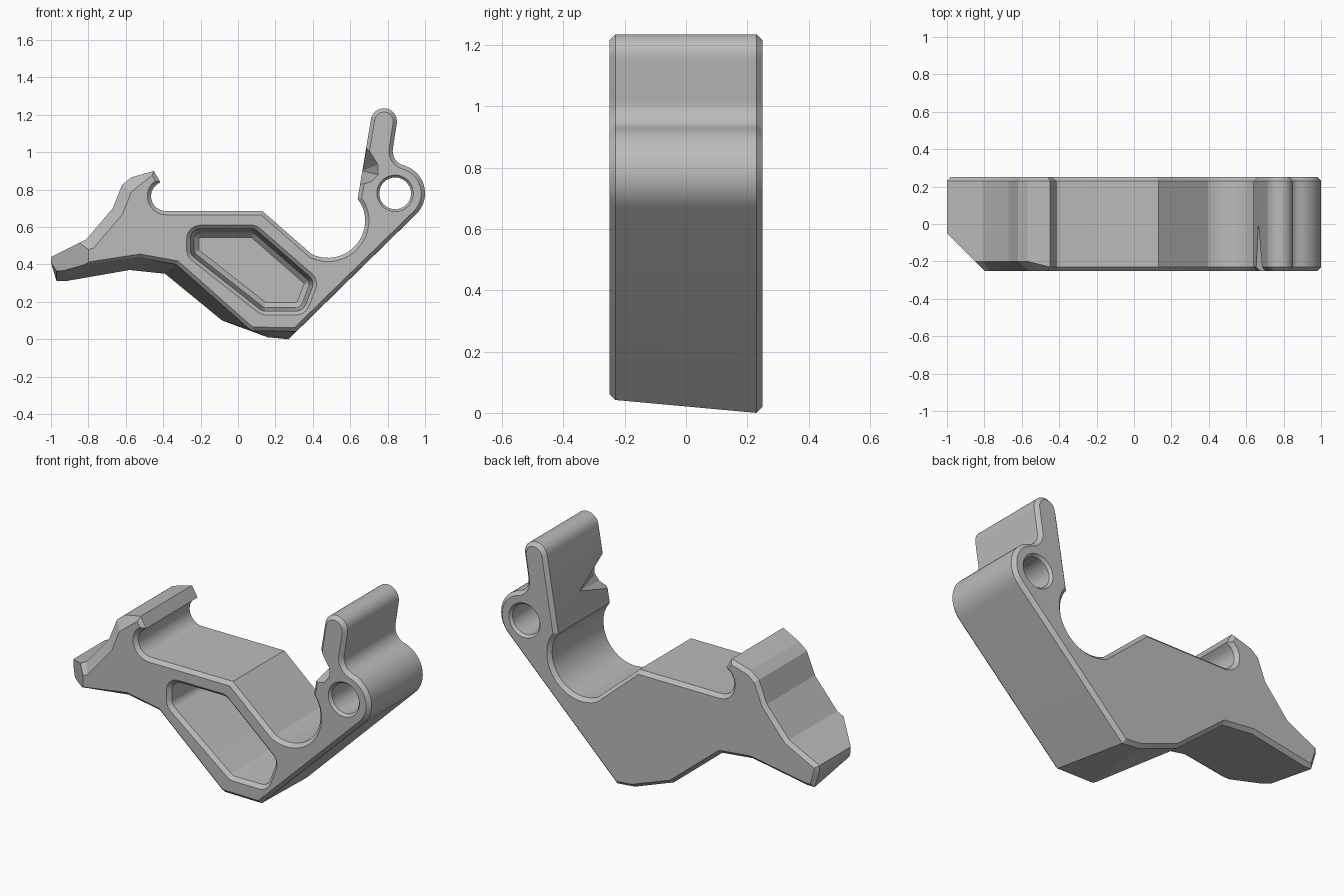
import bpy, bmesh
from math import cos, sin, radians
from mathutils import Vector

if "Cube" in bpy.data.objects:
    bpy.data.objects.remove(bpy.data.objects["Cube"], do_unlink=True)

HALF = 0.25      # half of the body's depth
CHAMFER = 0.02


def arc(cx, cz, r, start, end, steps=10):
    """Points along an arc in the x-z plane, angles in degrees."""
    angles = [radians(start + (end - start) * i / steps) for i in range(steps + 1)]
    return [(cx + r * cos(a), cz + r * sin(a)) for a in angles]


def inset(points, widths):
    """Move each point of a counter-clockwise outline inwards with mitred corners."""
    pts = [Vector(p) for p in points]
    result = []
    for i, p in enumerate(pts):
        before = (p - pts[i - 1]).normalized()
        after = (pts[(i + 1) % len(pts)] - p).normalized()
        n1, n2 = Vector((-before.y, before.x)), Vector((-after.y, after.x))
        result.append(p + widths[i] * (n1 + n2) / (1 + max(n1.dot(n2), -0.3)))
    return result


def loft(name, rings):
    """Closed solid through rings of (x, y, z) points."""
    bm = bmesh.new()
    loops = [[bm.verts.new(p) for p in ring] for ring in rings]
    n = len(loops[0])
    for a, b in zip(loops, loops[1:]):
        for i in range(n):
            j = (i + 1) % n
            bm.faces.new((a[i], a[j], b[j], b[i]))
    bm.faces.new(loops[0])
    bm.faces.new(loops[-1])
    bmesh.ops.recalc_face_normals(bm, faces=bm.faces)
    mesh = bpy.data.meshes.new(name)
    bm.to_mesh(mesh)
    bm.free()
    obj = bpy.data.objects.new(name, mesh)
    bpy.context.collection.objects.link(obj)
    return obj


def at_depth(points, y):
    return [(p[0], y, p[1]) for p in points]


def cut(body, cutter):
    """Subtract a cutter and remove it."""
    cutter.hide_render = True
    mod = body.modifiers.new("cut", "BOOLEAN")
    mod.operation = "DIFFERENCE"
    mod.solver = "EXACT"
    mod.object = cutter
    bpy.context.view_layer.objects.active = body
    bpy.ops.object.modifier_apply(modifier=mod.name)
    bpy.data.objects.remove(cutter, do_unlink=True)


# Underside: the back outline hangs lower than the front one
under_back = [(-0.97, 0.31), (-0.925, 0.31), (-0.58, 0.37), (-0.39, 0.35),
              (-0.085, 0.10), (0.16, 0.01), (0.27, 0.0)]
under_front = [(-0.97, 0.39), (-0.93, 0.385), (-0.525, 0.435), (-0.33, 0.40),
               (0.06, 0.055), (0.08, 0.045), (0.31, 0.042)]

# Hinge barrel, upright finger, round cradle, flat deck and hook
upper = (arc(0.845, 0.78, 0.155, -45, 75, 14)
         + arc(0.905, 1.005, 0.078, 255, 170, 8)
         + arc(0.78, 1.165, 0.07, -8, 172, 14)
         + [(0.65, 0.81), (0.64, 0.75), (0.66, 0.72)]
         + arc(0.48, 0.635, 0.2, 15, -115, 14)
         + [(0.13, 0.685)]
         + arc(-0.385, 0.765, 0.08, 270, 135)
         + [(-0.415, 0.84), (-0.45, 0.90)])
# Sloping back of the hook, with a wider front chamfer
slope = [(-0.57, 0.865), (-0.62, 0.825), (-0.67, 0.70), (-0.81, 0.535)]
tip = [(-1.0, 0.44), (-1.0, 0.41)]

back = under_back + upper + slope + tip
front = under_front + upper + slope + tip
plain = len(under_back) + len(upper)
front_width = [CHAMFER] * plain + [0.06] * len(slope) + [0.008] * 2
front_width[0] = front_width[1] = 0.008
front_depth = [CHAMFER] * plain + [0.05] * (len(slope) + len(tip))

body = loft("bracket_body", [
    at_depth(inset(front, front_width), -HALF),
    [(p[0], d - HALF, p[1]) for p, d in zip(front, front_depth)],
    at_depth(back, HALF - CHAMFER),
    at_depth(inset(back, [CHAMFER] * len(back)), HALF)])

# Diagonal cut across the front of the tip
bm = bmesh.new()
bm.from_mesh(body.data)
bmesh.ops.bisect_plane(bm, geom=bm.verts[:] + bm.edges[:] + bm.faces[:],
                       plane_co=(-1, -0.05, 0), plane_no=(-1, -1, 0), clear_outer=True)
bmesh.ops.holes_fill(bm, edges=[e for e in bm.edges if e.is_boundary], sides=0)
bmesh.ops.recalc_face_normals(bm, faces=bm.faces)
bm.to_mesh(body.data)
bm.free()

# Hinge hole with chamfered rims
hole = [(0.115, -0.27), (0.085, -0.235), (0.085, 0.235), (0.115, 0.27)]
cut(body, loft("hinge_hole_cutter", [
    at_depth(arc(0.84, 0.78, r, 0, 348.75, 31), y) for r, y in hole]))

# Deep rounded pocket in the front face
core = [Vector(p) for p in [(-0.20, 0.535), (-0.20, 0.48), (0.15, 0.205),
                            (0.31, 0.205), (0.345, 0.295), (0.07, 0.535)]]


def rounded(r):
    points = []
    for i, p in enumerate(core):
        d1, d2 = p - core[i - 1], core[(i + 1) % len(core)] - p
        n1, n2 = Vector((d1.y, -d1.x)).normalized(), Vector((d2.y, -d2.x)).normalized()
        for k in range(7):
            points.append(p + r * n1.lerp(n2, k / 6).normalized())
    return points


pocket = [(0.095, -0.27), (0.075, -0.25), (0.055, -0.23), (0.035, 0.12), (0.008, 0.15)]
cut(body, loft("pocket_cutter", [at_depth(rounded(r), y) for r, y in pocket]))

# Tapered notch on the inner side of the finger
notch = [(0.55, 0.82), (0.65, 0.82), (0.72, 0.845), (0.75, 0.88),
         (0.75, 0.935), (0.69, 1.03), (0.55, 1.04)]
apex = Vector((0.665, 0.9))
point = [apex.lerp(Vector(p), 0.01) for p in notch]
cut(body, loft("notch_cutter", [at_depth(notch, -0.255), at_depth(point, 0)]))

# Single grey finish
grey = bpy.data.materials.new("plain_grey")
grey.use_nodes = True
colour = (0.5, 0.5, 0.5, 1)
grey.diffuse_color = colour
grey.node_tree.nodes["Principled BSDF"].inputs["Base Color"].default_value = colour
body.data.materials.clear()
body.data.materials.append(grey)

bpy.ops.object.select_all(action="DESELECT")
body.select_set(True)
bpy.context.view_layer.objects.active = body
bpy.ops.object.shade_smooth_by_angle(angle=radians(17))
